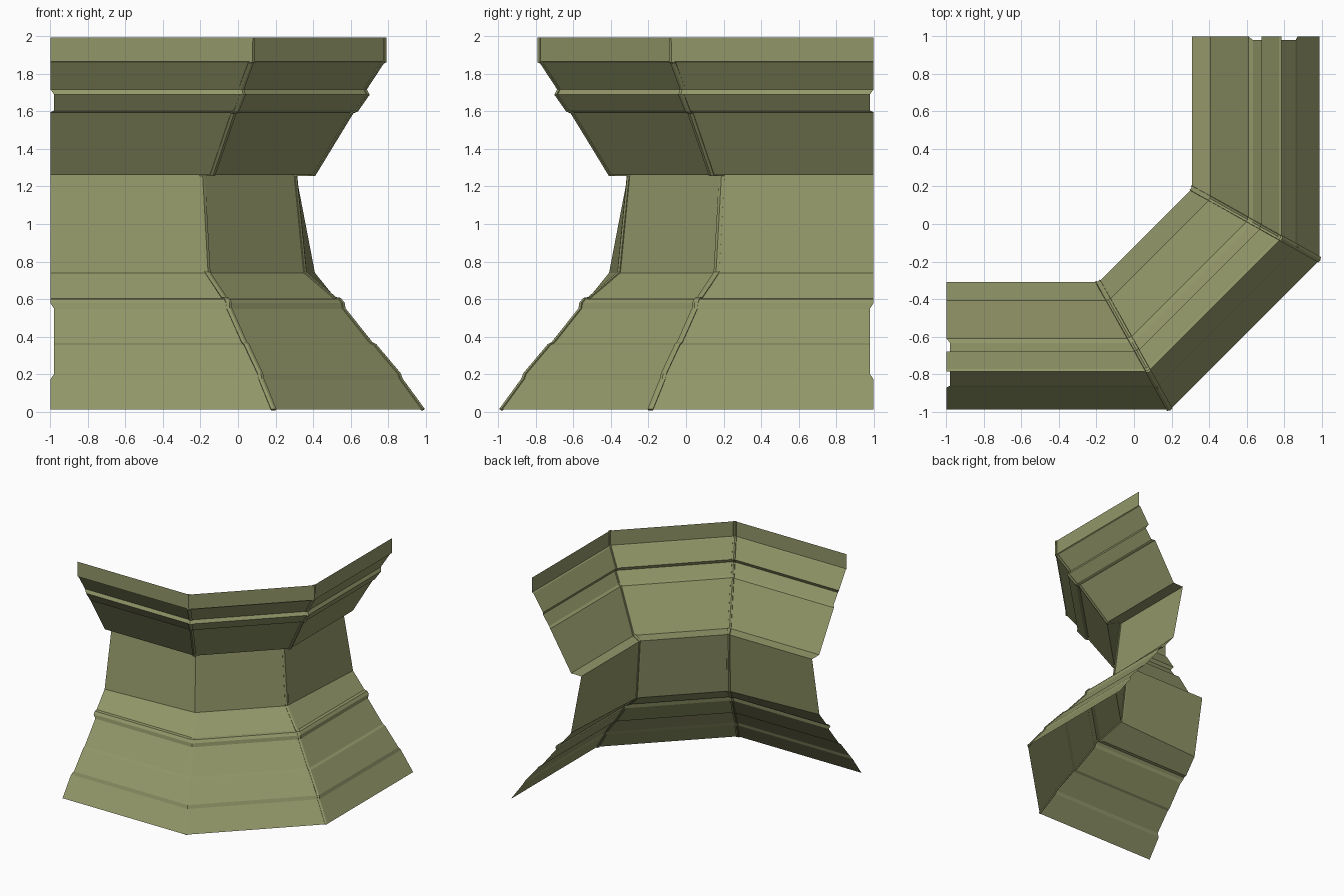
import bpy
from mathutils import Vector

if "Cube" in bpy.data.objects:
    bpy.data.objects.remove(bpy.data.objects["Cube"])

# Cross-section: (outward distance, height, end recess)
PROFILE = [
    (0.99, 0.01, 0.0), (0.872, 0.172, 0.0), (0.862, 0.2, 0.02),
    (0.732, 0.355, 0.02), (0.712, 0.365, 0.02), (0.567, 0.548, 0.02),
    (0.562, 0.578, 0.0), (0.545, 0.6, 0.0), (0.52, 0.604, 0.0),
    (0.41, 0.74, 0.0), (0.31, 1.26, 0.0), (0.408, 1.262, 0.0),
    (0.61, 1.595, 0.0), (0.635, 1.605, 0.02), (0.695, 1.69, 0.02),
    (0.68, 1.718, 0.0), (0.772, 1.86, 0.0), (0.785, 1.866, 0.0),
    (0.785, 1.995, 0.0),
]
WAIST = 9  # the waist crease pinches inward at the corners

olive = bpy.data.materials.new("olive")
olive.diffuse_color = (0.29, 0.31, 0.14, 1)
olive.use_nodes = True
olive.node_tree.nodes["Principled BSDF"].inputs["Base Color"].default_value = olive.diffuse_color


def corner_offset(d):
    return -0.19 + (d - 0.31) * 0.56


def corner_points(i):
    d, z, _ = PROFILE[i]
    if i == WAIST:
        d = 0.36
    f = corner_offset(d)
    return Vector((f, -d, z)), Vector((d, -f, z))


def sheet(name, columns):
    """Skin a grid of faces over columns of points."""
    n = len(columns[0])
    verts = [p for col in columns for p in col]
    faces = []
    for c in range(len(columns) - 1):
        for i in range(n - 1):
            a, b = c * n + i, (c + 1) * n + i
            faces.append((a, b, b + 1, a + 1))
    mesh = bpy.data.meshes.new(name)
    mesh.from_pydata(verts, [], faces)
    mesh.materials.append(olive)
    obj = bpy.data.objects.new(name, mesh)
    bpy.context.collection.objects.link(obj)
    return obj


rows = range(len(PROFILE))
left = [corner_points(i)[0] for i in rows]
right = [corner_points(i)[1] for i in rows]
left_end = [Vector((-1 + r, -d, z)) for d, z, r in PROFILE]
right_end = [Vector((d, 1 - r, z)) for d, z, r in PROFILE]

# Three flared wall panels
sheet("front_panel", [left_end, left])
sheet("corner_panel", [left, right])
sheet("side_panel", [right, right_end])

# Raised seam strips along both corners
X, DIAG, Y = Vector((1, 0, 0)), Vector((1, 1, 0)).normalized(), Vector((0, 1, 0))
W = 0.015
for name, col, before, after in (("left_seam", left, X, DIAG),
                                 ("right_seam", right, DIAG, Y)):
    strip = sheet(name, [[p - before * W for p in col], col,
                         [p + after * W for p in col]])
    mod = strip.modifiers.new("thickness", 'SOLIDIFY')
    mod.thickness = 0.014
    mod.offset = 0
